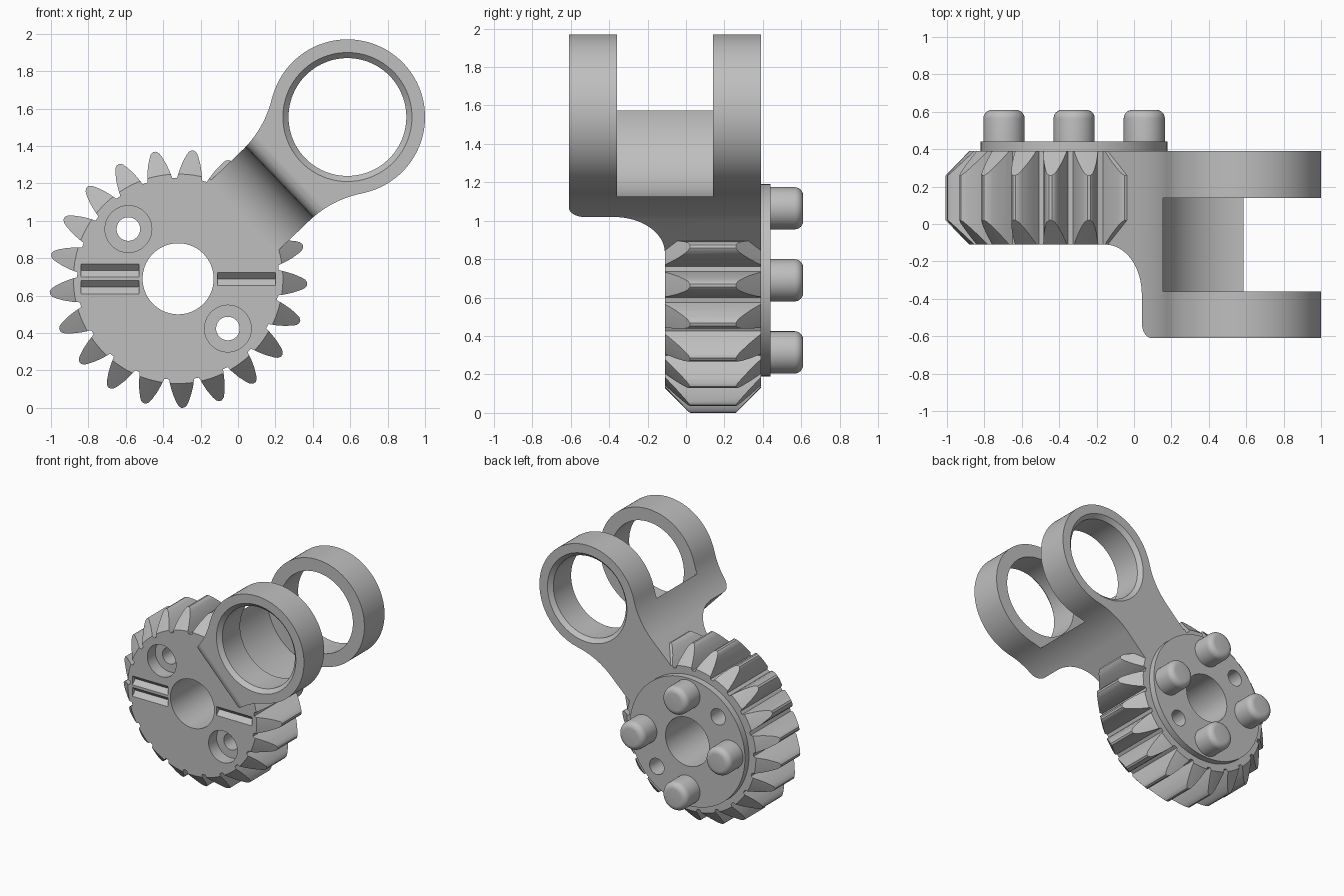
import bpy, bmesh
from math import sin, cos, pi, radians, atan2
from mathutils import Vector

if "Cube" in bpy.data.objects:
    bpy.data.objects.remove(bpy.data.objects["Cube"])

GEAR = (-0.32, 0.69)      # gear axis (x, z)
RING = (0.585, 1.555)     # clevis ring axis (x, z)
FRONT, BACK = -0.11, 0.39
along = Vector((RING[0] - GEAR[0], RING[1] - GEAR[1]))
REACH = along.length
along.normalize()

grey = bpy.data.materials.new("plain grey")
grey.use_nodes = True
colour = (0.52, 0.52, 0.52, 1)
grey.diffuse_color = colour
grey.node_tree.nodes["Principled BSDF"].inputs["Base Color"].default_value = colour


def solid(name, rings):
    """Closed skin over a stack of matching point rings."""
    bm = bmesh.new()
    loops = [[bm.verts.new(p) for p in ring] for ring in rings]
    n = len(loops[0])
    for a, b in zip(loops, loops[1:]):
        for i in range(n):
            j = (i + 1) % n
            bm.faces.new((a[i], a[j], b[j], b[i]))
    bm.faces.new(loops[0])
    bm.faces.new(loops[-1])
    bmesh.ops.recalc_face_normals(bm, faces=bm.faces)
    mesh = bpy.data.meshes.new(name)
    bm.to_mesh(mesh)
    bm.free()
    mesh.materials.append(grey)
    ob = bpy.data.objects.new(name, mesh)
    bpy.context.collection.objects.link(ob)
    return ob


def plate(name, outline, y0, y1):
    return solid(name, [[(x, y, z) for x, z in outline] for y in (y0, y1)])


def lathe(name, profile, centre, steps=72):
    """Turned shape about a y-parallel axis; profile is (radius, y)."""
    turn = [2 * pi * i / steps for i in range(steps)]
    return solid(name, [[(centre[0] + r * cos(t), y, centre[1] + r * sin(t)) for t in turn]
                        for r, y in profile])


def arc(cx, cy, r, a0, a1, steps):
    angles = [a0 + (a1 - a0) * i / steps for i in range(steps + 1)]
    return [(cx + r * cos(a), cy + r * sin(a)) for a in angles]


def select(ob):
    bpy.ops.object.select_all(action='DESELECT')
    ob.select_set(True)
    bpy.context.view_layer.objects.active = ob


def combine(ob, tool, operation):
    select(ob)
    mod = ob.modifiers.new("cut", 'BOOLEAN')
    mod.operation = operation
    mod.solver = 'EXACT'
    mod.object = tool
    bpy.ops.object.modifier_apply(modifier=mod.name)


def discard(*tools):
    for tool in tools:
        bpy.data.objects.remove(tool)


def from_arm(u, v):
    """Arm coordinates (along, across) to x and z."""
    return (GEAR[0] + u * along.x - v * along.y, GEAR[1] + u * along.y + v * along.x)


# Gear with rounded teeth, chamfered at both rims
TEETH = 21
flank = [(0.54, 0.068), (0.58, 0.06), (0.62, 0.049), (0.66, 0.033), (0.68, 0.022), (0.69, 0.008)]
tooth = [(r, -w) for r, w in flank] + [(r, w) for r, w in reversed(flank)]
outline = []
for k in range(TEETH):
    mid = radians(-88) + 2 * pi * k / TEETH
    for r, w in tooth:
        a = mid + w / r
        outline.append((GEAR[0] + r * cos(a), GEAR[1] + r * sin(a)))
gear = plate("gear", outline, FRONT - 0.05, BACK + 0.05)
rim = lathe("rim_chamfer", [(0.56, FRONT), (0.70, FRONT + 0.14), (0.70, BACK - 0.14), (0.56, BACK)],
            GEAR, 120)
combine(gear, rim, 'INTERSECT')
discard(rim)

# Backing disc
disc = lathe("back_disc", [(0.5, BACK - 0.01), (0.5, 0.44)], GEAR, 96)

# Centre bore and two counterbored screw holes, through gear and disc
OFF = 0.266
holes = [lathe("bore", [(0.19, -0.3), (0.19, 0.6)], GEAR)]
for s in (-1, 1):
    holes.append(lathe("screw_hole", [(0.125, -0.3), (0.125, -0.01), (0.063, -0.01), (0.063, 0.6)],
                       (GEAR[0] + s * OFF, GEAR[1] - s * OFF), 48))
for hole in holes:
    combine(gear, hole, 'DIFFERENCE')
    combine(disc, hole, 'DIFFERENCE')
discard(*holes)

# V-shaped marker grooves on the front face
for x0, z in ((-0.84, 0.735), (-0.84, 0.645), (-0.11, 0.69)):
    wedge = [(FRONT - 0.035, z - 0.07), (FRONT - 0.035, z + 0.07), (FRONT + 0.035, z)]
    groove = solid("groove", [[(x, y, h) for y, h in wedge] for x in (x0, x0 + 0.31)])
    combine(gear, groove, 'DIFFERENCE')
    discard(groove)

# Arm: plan outline with a filleted neck running into the ring
HALF, R_OUT, R_NECK, U_NECK = 0.26, 0.415, 0.57, 0.72
lean = atan2(HALF + R_NECK, REACH - U_NECK)
side = [(0.40, HALF)]
side += arc(U_NECK, HALF + R_NECK, R_NECK, -pi / 2, -lean, 14)
side += arc(REACH, 0, R_OUT, pi - lean, 0, 36)[1:]
plan = side + [(u, -v) for u, v in reversed(side[:-1])]
arm = plate("clevis_arm", [from_arm(u, v) for u, v in plan], -0.8, 0.6)

# Side section: hollow fillet up from the gear, rounded outer corner
section = [(0.42, BACK)] + [(0.42, FRONT)]
section += arc(0.48, -0.38, 0.27, pi / 2, 0, 16)
section += arc(0.83, -0.53, 0.08, pi, 1.5 * pi, 8)
section += [(1.8, -0.61), (1.8, BACK)]
rings = []
for v in (-0.6, 0.6):
    flat = [(from_arm(u, v), y) for u, y in section]
    rings.append([(p[0], y, p[1]) for p, y in flat])
envelope = solid("arm_section", rings)
combine(arm, envelope, 'INTERSECT')

# Clevis slot and chamfered ring holes
slot = lathe("slot", [(0.43, -0.36), (0.43, 0.14)], RING, 96)
eye = lathe("eye", [(0.355, -0.62), (0.315, -0.58), (0.315, 0.36), (0.355, 0.40)], RING, 96)
combine(arm, slot, 'DIFFERENCE')
combine(arm, eye, 'DIFFERENCE')
discard(envelope, slot, eye)

# Four round-ended drive pegs
pegs = []
cap = arc(0.065, 0.565, 0.045, 0, pi / 2, 6)
for i, name in enumerate(("left_peg", "top_peg", "right_peg", "bottom_peg")):
    a = i * pi / 2
    spot = (GEAR[0] + 0.375 * cos(a), GEAR[1] + 0.375 * sin(a))
    pegs.append(lathe(name, [(0.11, 0.42)] + cap, spot, 48))

for ob in [gear, disc, arm] + pegs:
    select(ob)
    bpy.ops.object.shade_smooth_by_angle(angle=radians(28))
